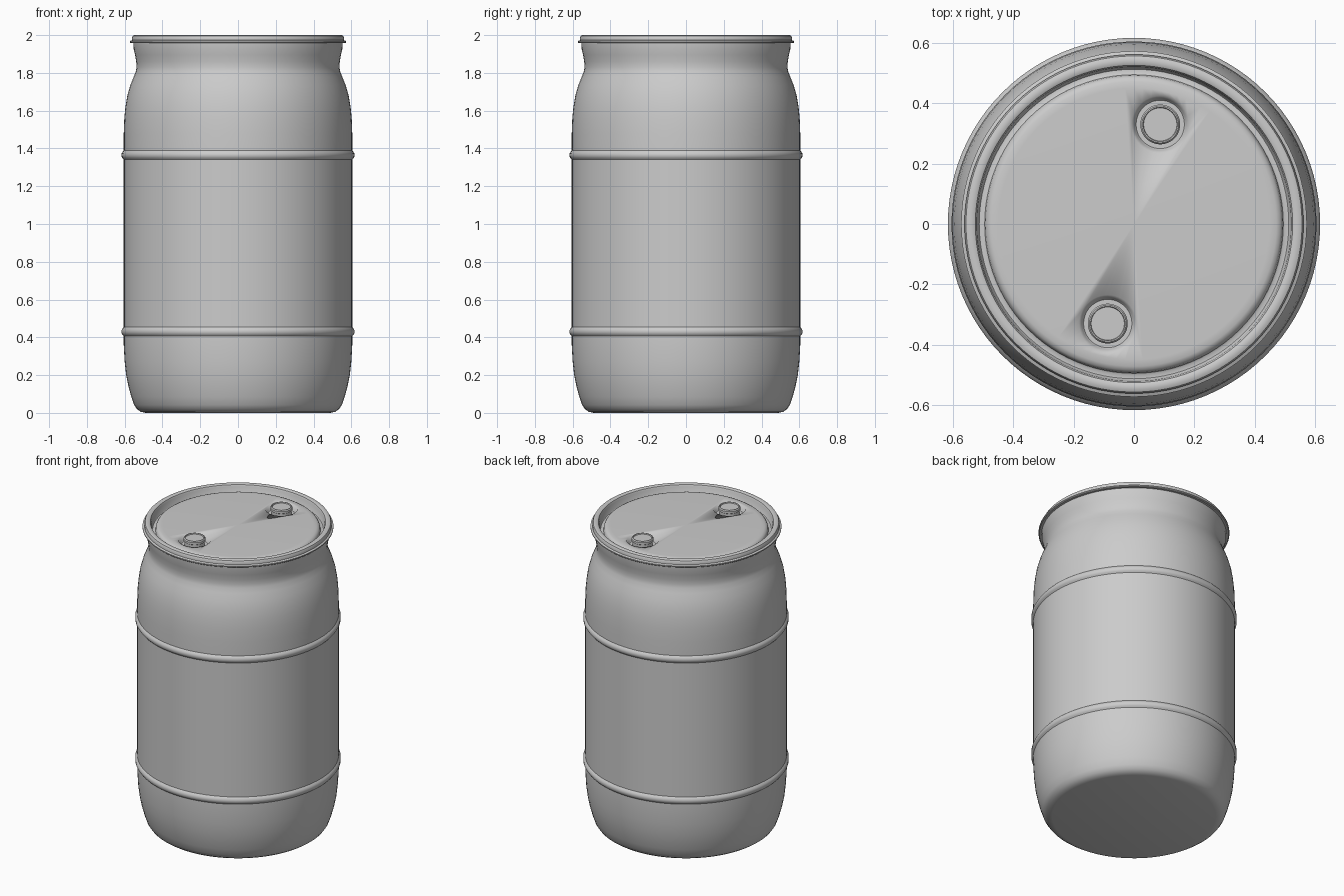
import bpy, bmesh, math

if "Cube" in bpy.data.objects:
    bpy.data.objects.remove(bpy.data.objects["Cube"])


def revolve(name, profile, centre=(0, 0), steps=96, angle=35):
    """Spin a closed (r, z) profile, running axis to axis, into a solid."""
    bm = bmesh.new()
    verts = [bm.verts.new((r, 0, z)) for r, z in profile]
    edges = [bm.edges.new(p) for p in zip(verts, verts[1:])]
    bmesh.ops.spin(bm, geom=verts + edges, cent=(0, 0, 0), axis=(0, 0, 1),
                   angle=math.tau, steps=steps)
    bmesh.ops.remove_doubles(bm, verts=bm.verts, dist=0.0001)
    bmesh.ops.recalc_face_normals(bm, faces=bm.faces)
    mesh = bpy.data.meshes.new(name)
    bm.to_mesh(mesh)
    bm.free()
    obj = bpy.data.objects.new(name, mesh)
    bpy.context.collection.objects.link(obj)
    obj.location = (*centre, 0)
    bpy.ops.object.select_all(action='DESELECT')
    obj.select_set(True)
    bpy.context.view_layer.objects.active = obj
    bpy.ops.object.shade_smooth_by_angle(angle=math.radians(angle))
    return obj


def bead(z, r=0.605):
    """Half-round hoop in the drum wall."""
    return [(r, z - 0.024), (r + 0.007, z - 0.016), (r + 0.012, z - 0.007),
            (r + 0.012, z + 0.007), (r + 0.007, z + 0.016), (r, z + 0.024)]


# Drum wall: rounded base, two hoops, shoulder and neck
base = [(0, 0), (0.49, 0), (0.515, 0.006), (0.535, 0.02), (0.55, 0.042),
        (0.565, 0.085), (0.58, 0.14), (0.592, 0.2), (0.6, 0.27), (0.605, 0.36)]
shoulder = [(0.605, 1.48), (0.602, 1.56), (0.596, 1.62), (0.586, 1.68),
            (0.57, 1.735), (0.553, 1.778), (0.541, 1.808), (0.537, 1.83),
            (0.539, 1.86), (0.545, 1.895), (0.552, 1.925), (0.554, 1.957)]
# Rolled rim, groove and raised lid panel
rim = [(0.568, 1.957), (0.573, 1.961), (0.573, 1.968), (0.562, 1.973),
       (0.562, 1.985), (0.557, 1.996), (0.548, 2.0), (0.534, 2.0),
       (0.526, 1.996), (0.521, 1.985), (0.517, 1.945), (0.513, 1.94)]
lid = [(0.5, 1.94), (0.495, 1.943), (0.492, 1.958), (0.485, 1.968),
       (0.472, 1.974), (0.45, 1.975), (0, 1.975)]
drum = revolve("drum_body", base + bead(0.43) + bead(1.365) + shoulder + rim + lid)

# Two bungs, each sitting in a shallow dished recess
for i, side in enumerate((1, -1)):
    centre = (0.087 * side, 0.33 * side)
    cutter = revolve(f"recess_cutter_{i + 1}",
                     [(0, 1.945), (0.08, 1.945), (0.086, 1.953),
                      (0.095, 1.975), (0.106, 2.02), (0, 2.02)], centre, 48)
    cutter.hide_render = True
    cutter.hide_set(True)
    cut = drum.modifiers.new(f"bung_recess_{i + 1}", 'BOOLEAN')
    cut.object = cutter
    cut.operation = 'DIFFERENCE'
    cut.solver = 'EXACT'
    revolve(f"bung_{i + 1}",
            [(0, 1.94), (0.06, 1.94), (0.06, 1.972), (0.066, 1.976),
             (0.066, 1.99), (0.061, 1.997), (0.057, 1.997),
             (0.055, 1.99), (0, 1.99)], centre, 48)
